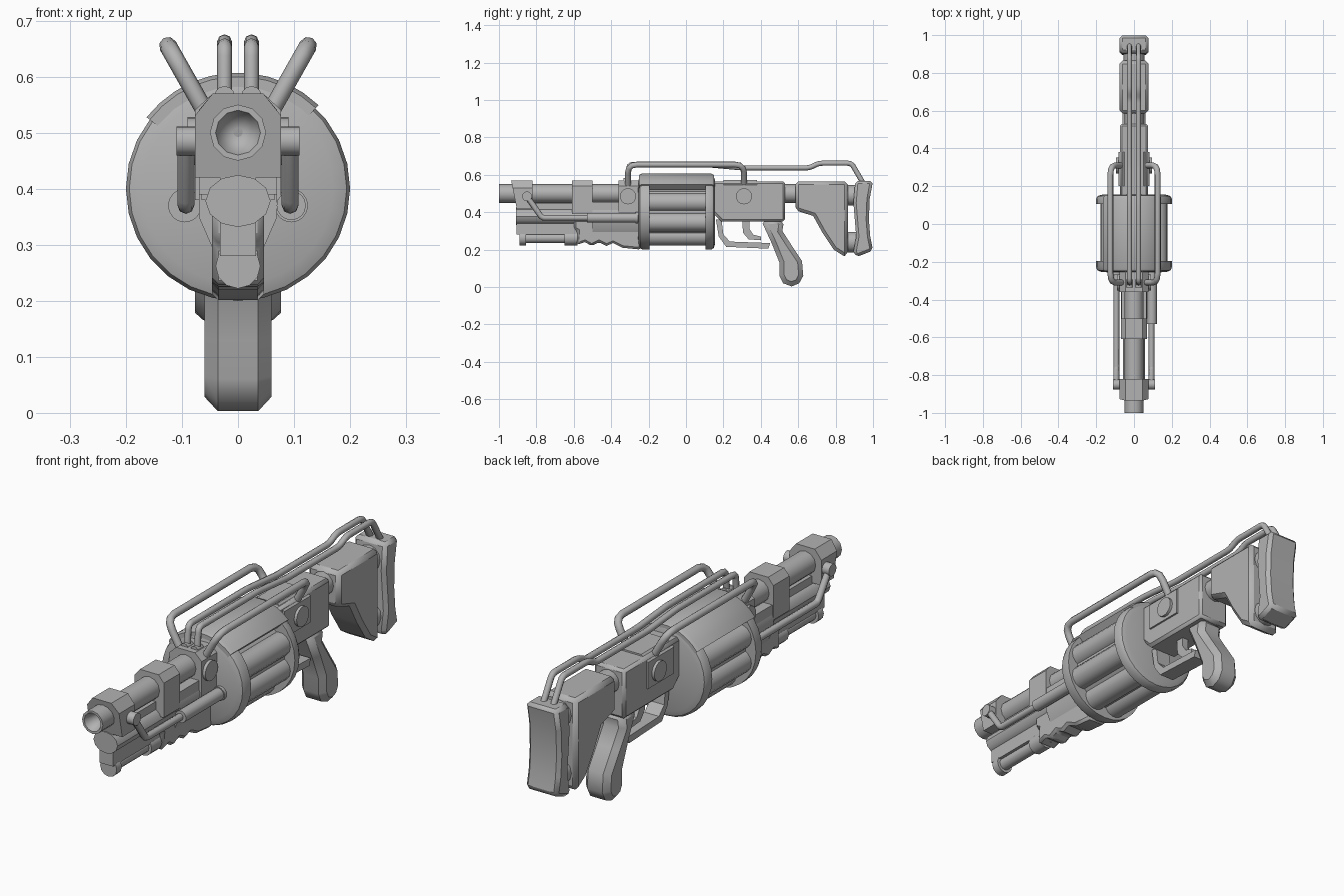
import bpy, bmesh, math
from mathutils import Vector

cube = bpy.data.objects.get("Cube")
if cube:
    bpy.data.objects.remove(cube)

gray = bpy.data.materials.new("plain_gray")
gray.use_nodes = True
gray.diffuse_color = (0.45, 0.45, 0.45, 1)
gray.node_tree.nodes["Principled BSDF"].inputs["Base Color"].default_value = (0.45, 0.45, 0.45, 1)


def finish(name, bm, bevel=0, angle=35):
    bmesh.ops.remove_doubles(bm, verts=bm.verts, dist=1e-5)
    bmesh.ops.recalc_face_normals(bm, faces=bm.faces)
    mesh = bpy.data.meshes.new(name)
    bm.to_mesh(mesh)
    bm.free()
    mesh.materials.append(gray)
    mesh.shade_smooth()
    mesh.set_sharp_from_angle(angle=math.radians(angle))
    obj = bpy.data.objects.new(name, mesh)
    bpy.context.collection.objects.link(obj)
    if bevel:
        mod = obj.modifiers.new("chamfer", "BEVEL")
        mod.width = bevel
        mod.segments = 1
        mod.limit_method = "ANGLE"
        mod.angle_limit = math.radians(50)
    return obj


def side_plate(name, pts, half, bevel=0, angle=35):
    """Outline in (y, z), extruded across x."""
    bm = bmesh.new()
    face = bm.faces.new([bm.verts.new((-half, y, z)) for y, z in pts])
    new = bmesh.ops.extrude_face_region(bm, geom=[face])["geom"]
    bmesh.ops.translate(bm, vec=(2 * half, 0, 0), verts=[v for v in new if isinstance(v, bmesh.types.BMVert)])
    return finish(name, bm, bevel, angle)


def front_plate(name, half_pts, y0, y1, lean=0):
    """Mirrored outline in (x, z), extruded along y; lean slants the front."""
    pts = half_pts + [(-x, z) for x, z in reversed(half_pts)]
    top = max(z for x, z in pts)
    bm = bmesh.new()
    rings = [[bm.verts.new((x, y + (lean * (top - z) if y == y0 else 0), z)) for x, z in pts] for y in (y0, y1)]
    n = len(pts)
    for ring in rings:
        bm.faces.new(ring)
    for i in range(n):
        j = (i + 1) % n
        bm.faces.new((rings[0][i], rings[0][j], rings[1][j], rings[1][i]))
    return finish(name, bm)


def lathe(name, profile, x=0, z=0, sides=16, squash=1):
    """Profile of (radius, y) turned about a lengthwise axis."""
    bm = bmesh.new()
    vs = [bm.verts.new((r, y, 0)) for r, y in profile]
    es = [bm.edges.new(p) for p in zip(vs, vs[1:])]
    bmesh.ops.spin(bm, geom=vs + es, cent=(0, 0, 0), axis=(0, 1, 0), angle=2 * math.pi, steps=sides)
    for v in bm.verts:
        v.co = Vector((v.co.x + x, v.co.y, v.co.z * squash + z))
    return finish(name, bm)


def tube(name, r, y0, y1, x=0, z=0, sides=16, squash=1):
    return lathe(name, [(0, y0), (r, y0), (r, y1), (0, y1)], x, z, sides, squash)


def cross_pin(name, r, half, y, z):
    obj = tube(name, r, -half, half, sides=20)
    obj.rotation_euler.z = math.pi / 2
    obj.location = (0, y, z)


def pipe(name, pts, r, bend=0.03):
    """Round bar through the points with rounded corners."""
    pts = [Vector(p) for p in pts]
    path = [pts[0]]
    for a, b, c in zip(pts, pts[1:], pts[2:]):
        p, q = b + (a - b).normalized() * bend, b + (c - b).normalized() * bend
        for t in (0, 0.33, 0.67, 1):
            path.append(p * (1 - t) ** 2 + b * 2 * t * (1 - t) + q * t * t)
    path.append(pts[-1])
    curve = bpy.data.curves.new(name, "CURVE")
    curve.dimensions = "3D"
    curve.bevel_depth = r
    curve.bevel_resolution = 2
    curve.use_fill_caps = True
    spline = curve.splines.new("POLY")
    spline.points.add(len(path) - 1)
    for point, co in zip(spline.points, path):
        point.co = (*co, 1)
    curve.materials.append(gray)
    bpy.context.collection.objects.link(bpy.data.objects.new(name, curve))


# Barrel with conical bore, and the blocks that hold it
lathe("barrel", [(0, -0.9), (0.04, -1), (0.05, -1), (0.05, -0.3), (0, -0.3)], z=0.5, sides=12)
collar = [(0.045, 0.57), (0.077, 0.53), (0.077, 0.42), (0.03, 0.42)]
front_plate("muzzle_block", collar, -0.935, -0.82, lean=0.2)
front_plate("barrel_clamp", [(0.045, 0.57), (0.07, 0.54), (0.07, 0.39)], -0.61, -0.5)
front_plate("clamp_bridge", [(0.065, 0.455), (0.065, 0.38)], -0.52, -0.3)
front_plate("rear_clamp", [(0.045, 0.57), (0.077, 0.54), (0.077, 0.38)], -0.36, -0.24)

# Tubes below the barrel
tube("gas_tube", 0.058, -0.91, -0.3, z=0.378, sides=12, squash=0.8)
front_plate("tube_web", [(0.032, 0.45), (0.032, 0.28)], -0.905, -0.56)
tube("lower_tube_cap", 0.04, -0.89, -0.855, z=0.262, sides=12)
tube("lower_tube", 0.027, -0.86, -0.55, z=0.262, sides=12)
tube("lower_tube_collar", 0.04, -0.65, -0.58, z=0.262, sides=12)

# Pump grip with finger grooves
side_plate("foregrip", [(-0.6, 0.4), (-0.6, 0.31), (-0.58, 0.3), (-0.585, 0.225), (-0.54, 0.24), (-0.505, 0.22),
                        (-0.465, 0.24), (-0.425, 0.22), (-0.39, 0.235), (-0.34, 0.21), (-0.24, 0.2), (-0.24, 0.4)],
           0.046, 0.012)
front_plate("foregrip_body", [(0.062, 0.42), (0.07, 0.4), (0.07, 0.35), (0.046, 0.295)], -0.5, -0.24)

# Side rods
cross_pin("muzzle_pin", 0.026, 0.11, -0.85, 0.485)
for side, s in (("left", 1), ("right", -1)):
    pipe(side + "_rod", [(s * 0.093, -0.85, 0.485), (s * 0.093, -0.77, 0.37), (s * 0.093, -0.24, 0.37)], 0.015, 0.015)
    tube(side + "_rod_boss", 0.03, -0.27, -0.24, s * 0.095, 0.37)
tube("left_rod_sleeve", 0.026, -0.53, -0.24, 0.095, 0.37)

# Revolving drum: core, chambers, flanges and top cover
tube("drum_core", 0.15, -0.22, 0.13, z=0.4, sides=24)
for i in range(8):
    a = math.radians(22.5 + 45 * i)
    tube("drum_chamber", 0.051, -0.22, 0.13, 0.138 * math.cos(a), 0.4 + 0.138 * math.sin(a), 14)
lathe("drum_front_flange", [(0, -0.258), (0.17, -0.255), (0.194, -0.245), (0.2, -0.23), (0.2, -0.195), (0, -0.195)], z=0.4, sides=28)
lathe("drum_rear_flange", [(0, 0.105), (0.2, 0.105), (0.2, 0.135), (0.192, 0.148), (0.17, 0.155), (0, 0.155)], z=0.4, sides=28)
arc = [math.radians(46 + 9.6 * i) for i in range(11)]
bm = bmesh.new()
rows = [[bm.verts.new((r * math.cos(a), y, 0.4 + r * math.sin(a))) for a in arc]
        for r, y in ((0.17, -0.25), (0.2, -0.25), (0.207, -0.235), (0.207, 0.135), (0.2, 0.15), (0.17, 0.15))]
for k in range(6):
    lo, hi = rows[k], rows[(k + 1) % 6]
    for i in range(10):
        bm.faces.new((lo[i], lo[i + 1], hi[i + 1], hi[i]))
for end in (0, -1):
    bm.faces.new([row[end] for row in rows])
finish("drum_cover", bm)

# Receiver and trigger group
side_plate("receiver", [(0.14, 0.565), (0.53, 0.565), (0.53, 0.35), (0.19, 0.35), (0.14, 0.4)], 0.075, 0.012)
front_plate("receiver_block", [(0.05, 0.572), (0.083, 0.545), (0.083, 0.43)], 0.2, 0.38)
cross_pin("front_boss", 0.043, 0.09, -0.31, 0.485)
cross_pin("rear_boss", 0.043, 0.095, 0.31, 0.485)
side_plate("trigger_guard", [(0.16, 0.36), (0.175, 0.27), (0.215, 0.215), (0.44, 0.205), (0.45, 0.235),
                             (0.235, 0.243), (0.2, 0.28), (0.19, 0.36)], 0.035)
side_plate("trigger", [(0.3, 0.36), (0.305, 0.29), (0.335, 0.255), (0.4, 0.25), (0.4, 0.27),
                       (0.36, 0.28), (0.34, 0.31), (0.34, 0.36)], 0.015)
side_plate("pistol_grip", [(0.4, 0.36), (0.525, 0.36), (0.515, 0.3), (0.56, 0.23), (0.62, 0.14), (0.627, 0.06),
                           (0.605, 0.02), (0.565, 0.003), (0.52, 0.02), (0.5, 0.06), (0.5, 0.13), (0.46, 0.23)],
           0.06, 0.024, 50)

# Stock, with a butt pad on two short tubes
tube("stock_tube", 0.05, 0.5, 0.62, z=0.5, sides=12)
side_plate("stock", [(0.585, 0.565), (0.865, 0.565), (0.865, 0.17), (0.845, 0.165), (0.79, 0.2), (0.73, 0.29),
                     (0.68, 0.38), (0.585, 0.41)], 0.077, 0.022)
tube("upper_pad_tube", 0.055, 0.85, 0.92, z=0.49, sides=12)
tube("lower_pad_tube", 0.055, 0.85, 0.92, z=0.24, sides=12)
side_plate("butt_pad", [(0.905, 0.568), (1, 0.568), (0.982, 0.47), (0.978, 0.36), (0.985, 0.27), (1, 0.195),
                        (0.91, 0.16), (0.895, 0.19), (0.91, 0.27), (0.895, 0.45)], 0.077, 0.015, 40)

# Pipes above the body
for side, s in (("left", 1), ("right", -1)):
    pipe(side + "_handle", [(s * 0.06, -0.31, 0.54), (s * 0.125, -0.31, 0.655), (s * 0.125, 0.31, 0.655),
                            (s * 0.06, 0.31, 0.54)], 0.016, 0.05)
    pipe(side + "_long_pipe", [(s * 0.024, -0.315, 0.55), (s * 0.024, -0.305, 0.655), (s * 0.024, 0.1, 0.655),
                               (s * 0.024, 0.3, 0.637), (s * 0.024, 0.66, 0.637), (s * 0.024, 0.71, 0.662),
                               (s * 0.024, 0.885, 0.662), (s * 0.024, 0.95, 0.55)], 0.0135, 0.02)
    tube(side + "_long_pipe_socket", 0.018, -0.335, -0.295, s * 0.024, 0.565, 12)
